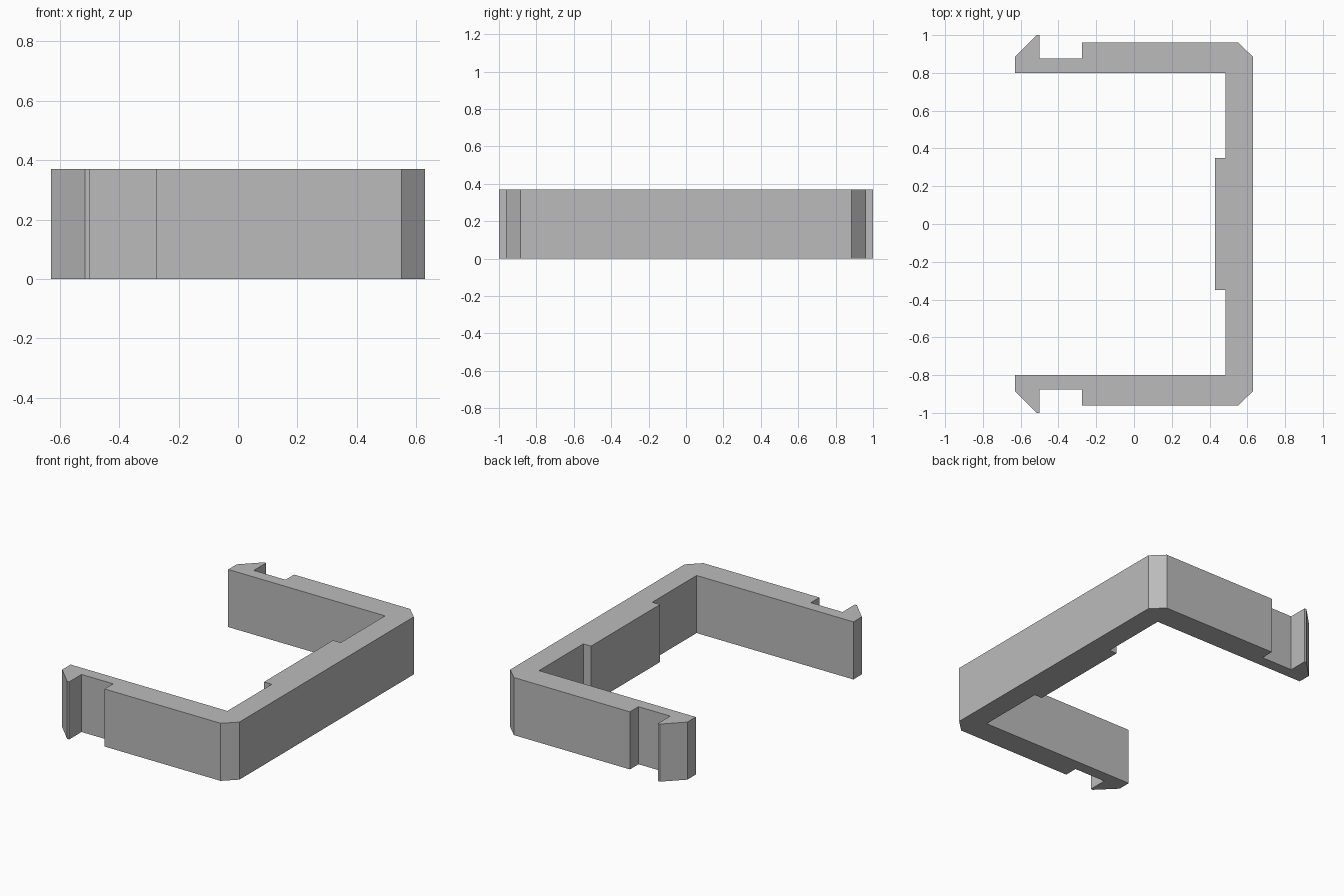
import bpy
import bmesh

HEIGHT = 0.37

cube = bpy.data.objects.get("Cube")
if cube:
    bpy.data.objects.remove(cube, do_unlink=True)

grey = bpy.data.materials.new("plain grey")
grey.use_nodes = True
colour = (0.5, 0.5, 0.5, 1)
grey.diffuse_color = colour
grey.node_tree.nodes["Principled BSDF"].inputs["Base Color"].default_value = colour

# Back half of the clip outline, from the pad on the spine round to the outer wall
half = [
    (0.43, 0.35), (0.485, 0.35), (0.485, 0.80),      # pad step and inner corner
    (-0.63, 0.80), (-0.63, 0.885), (-0.515, 1.0),    # arm end and slanted hook
    (-0.50, 1.0), (-0.50, 0.875), (-0.275, 0.875),   # hook catch and notch
    (-0.275, 0.962), (0.55, 0.962), (0.63, 0.885),   # arm and chamfered corner
]
outline = half + [(x, -y) for x, y in reversed(half)]

# Extrude the mirrored outline into a solid
bm = bmesh.new()
base = bm.faces.new([bm.verts.new((x, y, 0)) for x, y in outline])
top = bmesh.ops.extrude_face_region(bm, geom=[base], use_keep_orig=True)
bmesh.ops.translate(bm, vec=(0, 0, HEIGHT),
                    verts=[v for v in top["geom"] if isinstance(v, bmesh.types.BMVert)])
bmesh.ops.recalc_face_normals(bm, faces=bm.faces)

mesh = bpy.data.meshes.new("snap_clip_bracket")
bm.to_mesh(mesh)
bm.free()
mesh.materials.append(grey)
bracket = bpy.data.objects.new("snap_clip_bracket", mesh)
bpy.context.collection.objects.link(bracket)
